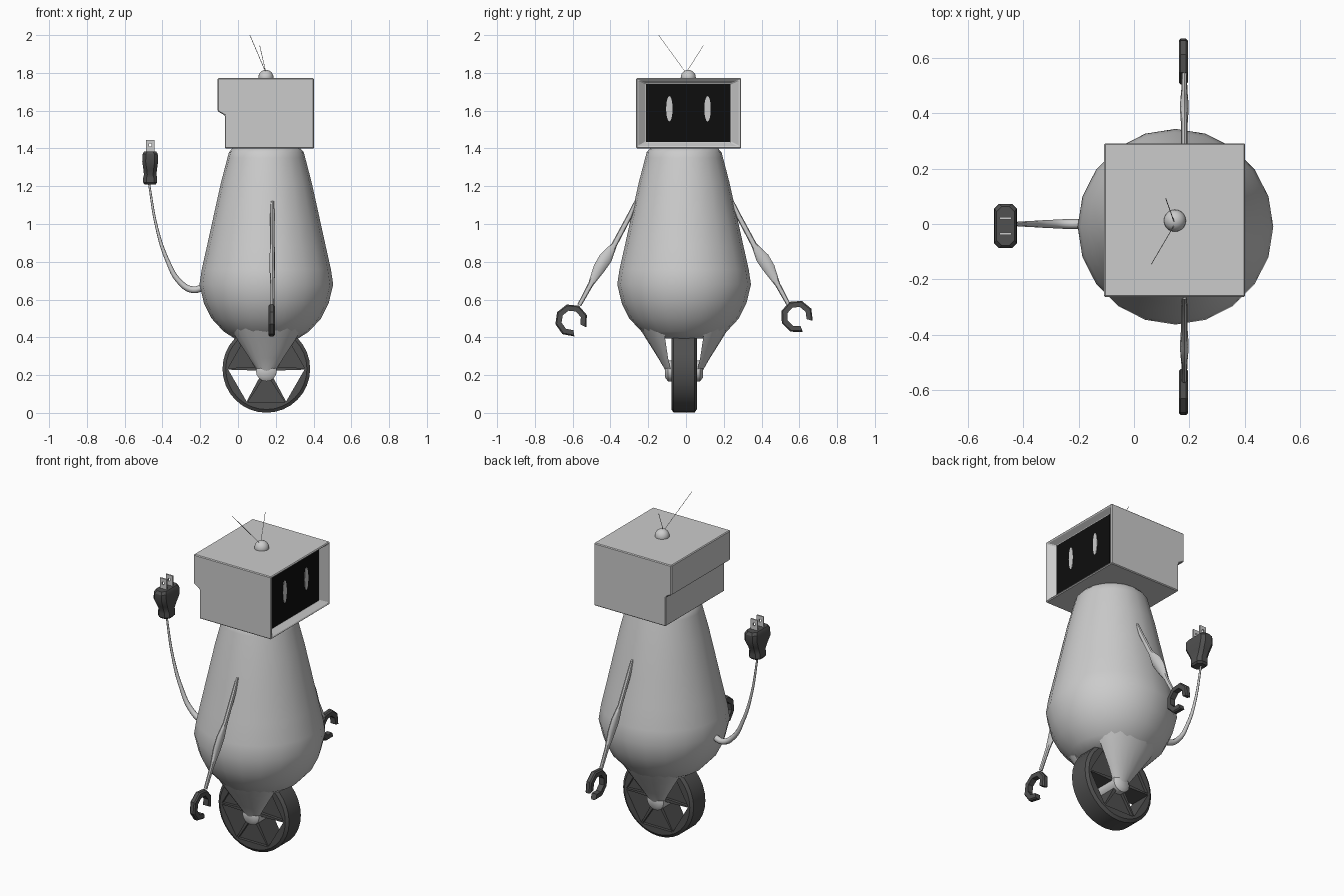
import bpy, bmesh
from math import sin, cos, pi, radians, hypot
from mathutils import Vector

if "Cube" in bpy.data.objects:
    bpy.data.objects.remove(bpy.data.objects["Cube"])

CX, CY = 0.15, -0.01          # axis of body and wheel


def mat(name, c):
    m = bpy.data.materials.new(name)
    m.diffuse_color = (c, c, c, 1)
    m.use_nodes = True
    m.node_tree.nodes["Principled BSDF"].inputs["Base Color"].default_value = m.diffuse_color
    return m


DARK, BLACK, LIGHT = mat("dark_grey", 0.08), mat("black", 0.004), mat("light", 0.75)


def finish(name, bm, material=None, smooth=None):
    bmesh.ops.recalc_face_normals(bm, faces=bm.faces)
    me = bpy.data.meshes.new(name)
    bm.to_mesh(me)
    bm.free()
    ob = bpy.data.objects.new(name, me)
    bpy.context.collection.objects.link(ob)
    if material:
        me.materials.append(material)
    if smooth:
        bpy.ops.object.select_all(action='DESELECT')
        ob.select_set(True)
        bpy.context.view_layer.objects.active = ob
        bpy.ops.object.shade_smooth_by_angle(angle=radians(smooth))
    return ob


def add_loft(bm, rings):
    """Skin a list of closed rings and cap both ends."""
    vs = [[bm.verts.new(p) for p in r] for r in rings]
    n = len(vs[0])
    for a, b in zip(vs, vs[1:]):
        for i in range(n):
            bm.faces.new((a[i], a[(i + 1) % n], b[(i + 1) % n], b[i]))
    bm.faces.new(vs[0])
    bm.faces.new(vs[-1])


def loft(name, rings, material=None, smooth=None):
    bm = bmesh.new()
    add_loft(bm, rings)
    return finish(name, bm, material, smooth)


def ring_z(x, y, z, rx, ry, n):
    return [(x + rx * cos(2 * pi * i / n), y + ry * sin(2 * pi * i / n), z) for i in range(n)]


def ring_y(x, y, z, r, n):
    return [(x + r * cos(2 * pi * i / n), y, z + r * sin(2 * pi * i / n)) for i in range(n)]


def bevel(ob, w):
    m = ob.modifiers.new("bevel", 'BEVEL')
    m.width, m.segments, m.limit_method = w, 1, 'ANGLE'


# Body: pear-shaped lathe
prof = [(0.17, 0.395), (0.225, 0.43), (0.29, 0.50), (0.33, 0.58), (0.354, 0.68), (0.342, 0.76),
        (0.315, 0.88), (0.282, 1.03), (0.24, 1.22), (0.206, 1.35), (0.198, 1.38), (0.175, 1.405)]
loft("body", [ring_z(CX, CY, z, r, r, 20) for r, z in prof], smooth=60)

# Fork legs: D-shaped sections tapering to the axle
for s, side in ((-1, "left"), (1, "right")):
    rings = []
    for z, w, yo, yi in ((0.56, 0.25, 0.30, 0.12), (0.48, 0.21, 0.255, 0.11),
                         (0.39, 0.155, 0.20, 0.10), (0.29, 0.09, 0.137, 0.085),
                         (0.235, 0.055, 0.105, 0.072), (0.21, 0.035, 0.095, 0.072)):
        rings.append([(CX + w * cos(pi * i / 10), CY + s * (yi + (yo - yi) * sin(pi * i / 10)), z)
                      for i in range(11)])
    loft(side + "_fork_leg", rings, smooth=50)

# Wheel: bevelled tyre, three triangular openings, three recessed sectors
WZ = 0.233
wheel = loft("wheel", [ring_y(CX, CY + y, WZ, r, 32) for y, r in
                       ((-0.067, 0.215), (-0.055, 0.232), (0.055, 0.232), (0.067, 0.215))], DARK, 30)
bm = bmesh.new()
for k in range(6):
    a, b = k * pi / 3, (k + 1) * pi / 3
    m = (a + b) / 2
    if k % 2:
        spans, off = [(-0.2, 0.2)], 0.02
    else:
        spans, off = [(-0.2, -0.05), (0.05, 0.2)], 0.025
    for y0, y1 in spans:
        tri = [(off * cos(m), off * sin(m)), (0.202 * cos(a + .02), 0.202 * sin(a + .02)),
               (0.202 * cos(b - .02), 0.202 * sin(b - .02))]
        add_loft(bm, [[(CX + u, CY + y, WZ + v) for u, v in tri] for y in (y0, y1)])
cut = finish("wheel_cutter", bm)
cut.hide_render = True
cut.hide_viewport = True
mod = wheel.modifiers.new("openings", 'BOOLEAN')
mod.operation, mod.object, mod.solver = 'DIFFERENCE', cut, 'EXACT'
loft("axle", [ring_y(CX, CY + y, 0.222, r, 16) for y, r in
              ((-0.1, 0.035), (-0.085, 0.055), (0.085, 0.055), (0.1, 0.035))], smooth=40)

# Head: stepped box with a recessed screen opening on +x
Y0, Y1 = -0.264, 0.292
side = [(-0.108, 1.772), (0.402, 1.772), (0.402, 1.4), (-0.07, 1.4), (-0.07, 1.575), (-0.108, 1.597)]
bm = bmesh.new()
add_loft(bm, [[(x, y, z) for x, z in side] for y in (Y0, Y1)])
bmesh.ops.recalc_face_normals(bm, faces=bm.faces)
bm.normal_update()
front = max(bm.faces, key=lambda f: f.calc_center_median().x)
bmesh.ops.inset_region(bm, faces=[front], thickness=0.013)
bmesh.ops.inset_region(bm, faces=[front], thickness=0.001)
for v in front.verts:                       # sloped walls down to the screen
    v.co = (0.365, -0.214 if v.co.y < 0 else 0.236, 1.433 if v.co.z < 1.6 else 1.743)
bevel(finish("head", bm), 0.006)
loft("screen", [[(x, y, z) for y, z in ((-0.213, 1.434), (0.235, 1.434), (0.235, 1.742), (-0.213, 1.742))]
                for x in (0.36, 0.368)], BLACK)
for y, n in ((-0.088, "left_eye"), (0.114, "right_eye")):
    loft(n, [[(x, y + 0.017 * cos(i * pi / 12), 1.61 + 0.067 * sin(i * pi / 12)) for i in range(24)]
             for x in (0.366, 0.371)], LIGHT)

# Arms with swollen elbows, and C-shaped claw hands
for s, sd in ((-1, "left"), (1, "right")):
    d = Vector((0.5, -0.866))
    rings = []
    for y, z, w, t in ((0.255, 1.12, 0.008, 0.008), (0.29, 1.04, 0.014, 0.012), (0.37, 0.89, 0.015, 0.012),
                       (0.415, 0.82, 0.035, 0.015), (0.45, 0.765, 0.032, 0.015),
                       (0.495, 0.68, 0.014, 0.011), (0.555, 0.57, 0.011, 0.01)):
        ring = []
        for i in range(8):
            u, v = w * cos(i * pi / 4), t * sin(i * pi / 4)
            ring.append((0.182 + v, CY + s * (y - d.y * u), z + d.x * u))
        rings.append(ring)
    loft(sd + "_arm", rings, smooth=40)
    hy, hz = CY + s * 0.597, 0.49 if s < 0 else 0.51
    gap = -52 if s < 0 else -42
    rings = []
    for k in range(8):
        a = radians(gap + 27 + k * 306 / 7)
        rings.append([(x, hy + r * cos(a), hz + r * sin(a)) for x, r in
                      ((0.162, 0.053), (0.162, 0.08), (0.169, 0.087), (0.188, 0.087),
                       (0.195, 0.08), (0.195, 0.053))])
    loft(sd + "_claw", rings, DARK)

# Tail cord: tapered curve
cu = bpy.data.curves.new("cord", 'CURVE')
cu.dimensions, cu.bevel_depth, cu.bevel_resolution, cu.resolution_u = '3D', 0.018, 2, 6
pts = [(-0.17, 0.672, 1), (-0.24, 0.652, 1), (-0.31, 0.695, 0.8), (-0.375, 0.81, 0.6),
       (-0.43, 0.98, 0.42), (-0.472, 1.22, 0.3)]
sp = cu.splines.new('BEZIER')
sp.bezier_points.add(len(pts) - 1)
for p, (x, z, r) in zip(sp.bezier_points, pts):
    p.co, p.radius = (x, 0, z), r
    p.handle_left_type = p.handle_right_type = 'AUTO'
cu.use_fill_caps = True
bpy.context.collection.objects.link(bpy.data.objects.new("cord", cu))

# Plug: octagonal grip and two drilled prongs
PX, PY = -0.465, -0.007
rings = []
for z, hx, hy in ((1.21, 0.03, 0.035), (1.22, 0.037, 0.045), (1.245, 0.037, 0.045), (1.26, 0.033, 0.047),
                  (1.29, 0.036, 0.06), (1.33, 0.042, 0.08), (1.37, 0.04, 0.08), (1.385, 0.032, 0.07)):
    c = 0.018
    rings.append([(PX + sx * (hx - a), PY + sy * (hy - b), z) for sx, sy, a, b in
                  ((1, 1, 0, c), (1, 1, c, 0), (-1, 1, c, 0), (-1, 1, 0, c),
                   (-1, -1, 0, c), (-1, -1, c, 0), (1, -1, c, 0), (1, -1, 0, c))])
loft("plug", rings, DARK, 30)
for s, n in ((-1, "left_prong"), (1, "right_prong")):
    bm = bmesh.new()
    xs, zs = (-0.022, -0.007, 0.007, 0.022), (1.375, 1.41, 1.425, 1.446)
    g = [[bm.verts.new((PX + x, PY + s * 0.028, z)) for x in xs] for z in zs]
    for i in range(3):
        for j in range(3):
            if (i, j) != (1, 1):
                bm.faces.new((g[i][j], g[i][j + 1], g[i + 1][j + 1], g[i + 1][j]))
    ob = finish(n, bm)
    m = ob.modifiers.new("solid", 'SOLIDIFY')
    m.thickness, m.offset = 0.008, 0

# Antenna knob and two wires
bm = bmesh.new()
bmesh.ops.create_uvsphere(bm, u_segments=20, v_segments=12, radius=0.04)
bmesh.ops.translate(bm, verts=bm.verts, vec=(0.148, 0.012, 1.776))
finish("antenna_knob", bm, smooth=60)
for n, tip in (("long_wire", (0.063, -0.145, 2.0)), ("short_wire", (0.115, 0.092, 1.945))):
    loft(n, [ring_z(x, y, z, 0.0015, 0.0015, 6) for x, y, z in ((0.148, 0.0, 1.80), tip)])
